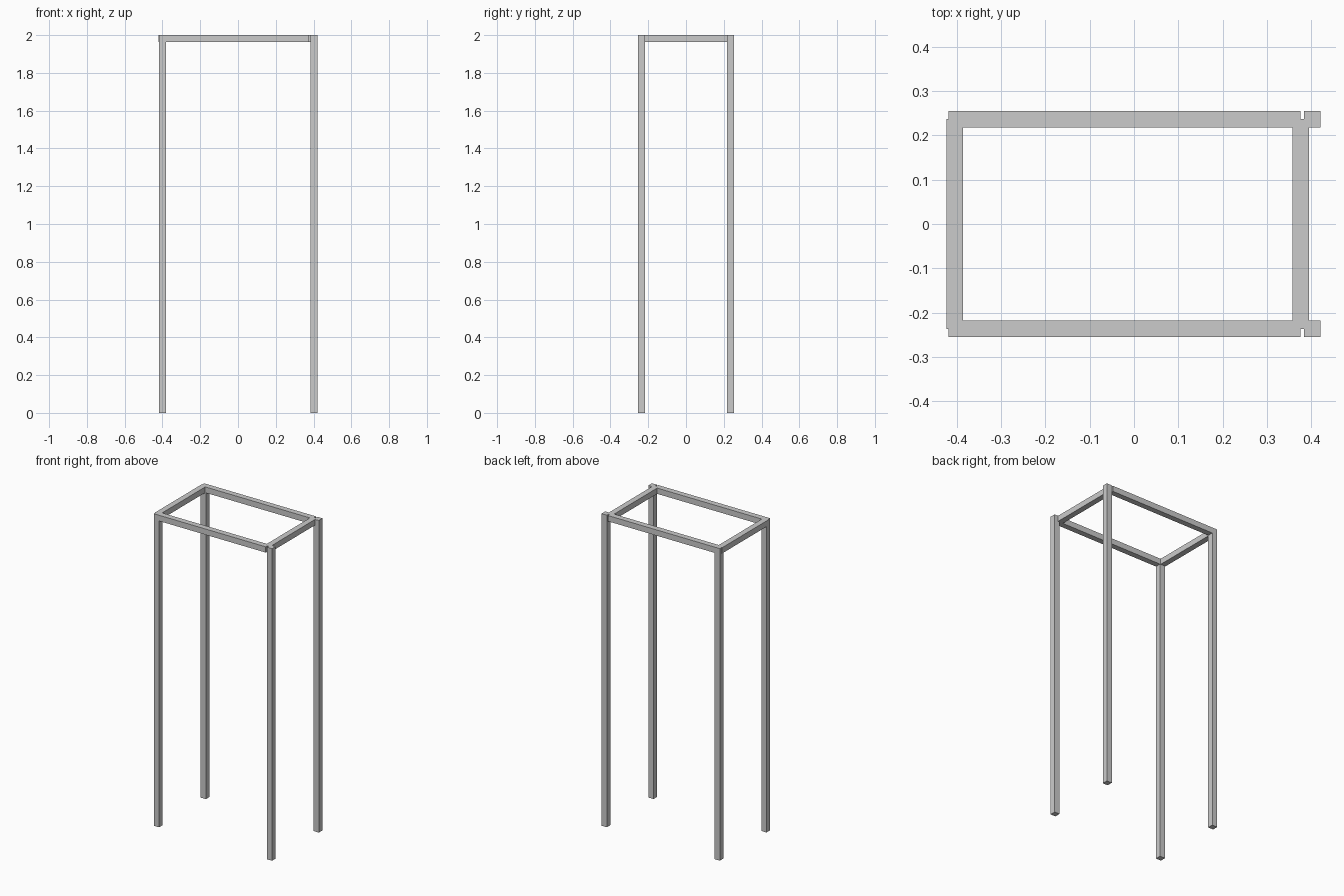
import bpy

if "Cube" in bpy.data.objects:
    bpy.data.objects.remove(bpy.data.objects["Cube"])

T = 0.037      # square bar thickness
H = 2.0        # overall height
Y_OUT = 0.255  # outer face of the frame in y


def bar(name, x0, x1, y0, y1, z0, z1):
    """Axis-aligned bar given by its limits."""
    bpy.ops.mesh.primitive_cube_add(size=1)
    ob = bpy.context.object
    ob.name = name
    for v in ob.data.vertices:
        v.co = (x0 if v.co.x < 0 else x1,
                y0 if v.co.y < 0 else y1,
                z0 if v.co.z < 0 else z1)
    return ob


for side, s in (("front", -1), ("back", 1)):
    y0, y1 = sorted((s * Y_OUT, s * (Y_OUT - T)))
    # Left legs end under the long rails, right legs stand clear of them
    bar(side + "_left_leg", -0.418, -0.418 + T, y0, y1, 0, H - T)
    bar(side + "_right_leg", 0.42 - T, 0.42, y0, y1, 0, H)
    # Long top rails
    bar(side + "_top_rail", -0.418, 0.375, y0, y1, H - T, H)

# Short top rails, running between the leg centre lines
for side, x in (("left", -0.422), ("right", 0.357)):
    bar(side + "_top_rail", x, x + T, -0.2365, 0.2365, H - T, H)
